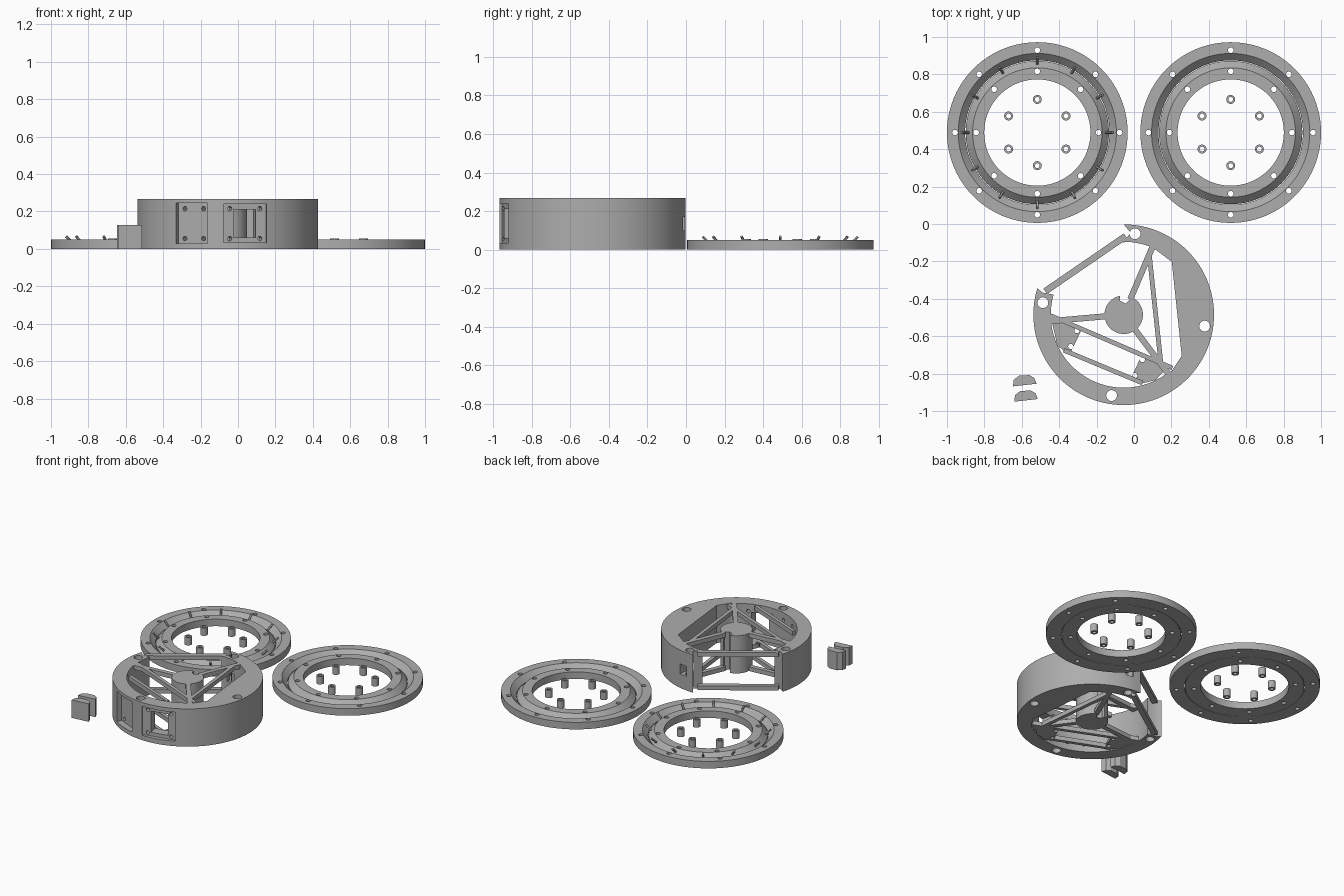
import bpy, bmesh, math
from mathutils import Vector, Matrix

if "Cube" in bpy.data.objects:
    bpy.data.objects.remove(bpy.data.objects["Cube"])

grey = bpy.data.materials.new("light grey")
grey.diffuse_color = (0.42, 0.42, 0.42, 1)
grey.use_nodes = True
grey.node_tree.nodes["Principled BSDF"].inputs["Base Color"].default_value = grey.diffuse_color
TAU = math.tau


def finish(name, bm):
    bmesh.ops.recalc_face_normals(bm, faces=bm.faces)
    me = bpy.data.meshes.new(name)
    bm.to_mesh(me)
    bm.free()
    ob = bpy.data.objects.new(name, me)
    bpy.context.collection.objects.link(ob)
    me.materials.append(grey)
    return ob


def smooth(ob):
    bpy.ops.object.select_all(action='DESELECT')
    ob.select_set(True)
    bpy.context.view_layer.objects.active = ob
    bpy.ops.object.shade_smooth_by_angle(angle=math.radians(30))


def add_prism(bm, pts, z0, z1):
    lo = [bm.verts.new((x, y, z0)) for x, y in pts]
    hi = [bm.verts.new((x, y, z1)) for x, y in pts]
    bm.faces.new(lo[::-1])
    bm.faces.new(hi)
    for i in range(len(pts)):
        j = (i + 1) % len(pts)
        bm.faces.new((lo[i], lo[j], hi[j], hi[i]))


def prism(name, pts, z0, z1):
    bm = bmesh.new()
    add_prism(bm, pts, z0, z1)
    return finish(name, bm)


def polar(c, r, deg):
    a = math.radians(deg)
    return (c[0] + r * math.cos(a), c[1] + r * math.sin(a))


def arc(c, r, a0, a1, n):
    return [polar(c, r, a0 + (a1 - a0) * i / n) for i in range(n + 1)]


def disc(c, r, n=24):
    return arc(c, r, 0, 360, n)[:-1]


def bar_pts(a, b, w):
    a, b = Vector(a), Vector(b)
    s = (b - a).normalized().orthogonal() * w / 2
    return [a - s, b - s, b + s, a + s]


def cut(ob, bm):
    tool = finish("cutter", bm)
    tool.hide_render = True
    mod = ob.modifiers.new("cut", 'BOOLEAN')
    mod.object, mod.operation, mod.solver = tool, 'DIFFERENCE', 'EXACT'
    bpy.context.view_layer.objects.active = ob
    bpy.ops.object.modifier_apply(modifier=mod.name)
    bpy.data.objects.remove(tool)


def lathe(name, c, profile, n=96):
    bm = bmesh.new()
    rings = [[bm.verts.new((*polar(c, r, 360 * i / n), z)) for r, z in profile] for i in range(n)]
    for i in range(n):
        a, b = rings[i], rings[(i + 1) % n]
        for k in range(len(profile)):
            m = (k + 1) % len(profile)
            bm.faces.new((a[k], b[k], b[m], a[m]))
    return finish(name, bm)


# Bearing plates: inner and outer race separated by a V groove
def bearing(side, c, pins):
    outer = lathe(side + "_outer_race", c, [(.386, 0), (.483, 0), (.483, .05), (.423, .05), (.386, .013)])
    inner = lathe(side + "_inner_race", c, [(.284, 0), (.383, 0), (.383, .013), (.346, .05), (.284, .05)])
    for ob, r in ((outer, .44), (inner, .327)):
        bm = bmesh.new()
        for i in range(8):
            add_prism(bm, disc(polar(c, r, 45 * i), .015, 16), -.02, .08)
        cut(ob, bm)
        smooth(ob)
    # Hollow rollers lying inside the ring
    for i in range(6):
        smooth(lathe(side + "_roller", polar(c, .177, 30 + 60 * i),
                     [(.013, 0), (.024, 0), (.024, .055), (.013, .055)], 24))
    # Tilted spacer pins in the groove
    for i in range(12 if pins else 0):
        bm = bmesh.new()
        a = math.radians(30 * i)
        m = (Matrix.Translation((*polar(c, .385, 30 * i), .05)) @ Matrix.Rotation(a, 4, 'Z')
             @ Matrix.Rotation(math.radians(45), 4, 'Y'))
        bmesh.ops.create_cone(bm, cap_ends=True, segments=12, radius1=.007, radius2=.007, depth=.05, matrix=m)
        smooth(finish("spacer_pin", bm))


bearing("left", (-.517, .489), True)
bearing("right", (.517, .489), False)

# Drum body: open on one side, with a thick flat-backed segment on the right
C = (-.055, -.485)
H = .267


def rel(x, y):
    return (C[0] + x, C[1] + y)


outline = arc(C, .483, -197, 90, 96)
outline += [rel(.037, .438), rel(-.005, .385)]
outline += arc(C, .39, 88, 66, 8) + [rel(.257, .283), rel(.31, -.22), rel(.257, -.30)]
outline += arc(C, .39, -52, -196, 48) + [rel(-.433, .118)]
drum = prism("drum_wall", outline, 0, H)


def box(bm, angle, dist, depth, width, z0, z1, shift=0):
    a = math.radians(angle)
    n, t = Vector((math.cos(a), math.sin(a))), Vector((-math.sin(a), math.cos(a)))
    p = Vector(C) + n * dist + t * shift
    add_prism(bm, bar_pts(p - n * depth / 2, p + n * depth / 2, width), z0, z1)


# Screw holes, flat mounting recesses and windows
cuts = [bmesh.new() for _ in range(3)]
for a in (82, 171.5, 261.5, -8):
    add_prism(cuts[0], disc(polar(C, .437, a), .029), -.05, H + .05)
box(cuts[1], 246, .475, .07, .185, .03, .245)
box(cuts[1], 281.5, .505, .10, .235, .035, .24)
box(cuts[2], 281.5, .42, .20, .12, .06, .21)
box(cuts[2], 80, .44, .16, .06, .10, .17)
for ang, half in ((246, .055), (281.5, .082)):
    a = math.radians(ang)
    n, t = Vector((math.cos(a), math.sin(a), 0)), Vector((-math.sin(a), math.cos(a), 0))
    for s in (-half, half):
        for z in (.055, .215):
            p = Vector((*C, z)) + n * .41 + t * s
            m = Matrix.Translation(p) @ n.to_track_quat('Z', 'Y').to_matrix().to_4x4()
            bmesh.ops.create_cone(cuts[2], cap_ends=True, segments=16, radius1=.012, radius2=.012,
                                  depth=.2, matrix=m)
for bm in cuts:
    cut(drum, bm)
smooth(drum)

# Hub with a stepped slot
hub = prism("hub", disc(C, .103, 48), 0, H)
bm = bmesh.new()
add_prism(bm, [rel(-.02, .12), rel(-.02, .075), rel(.01, .06), rel(.035, .085), rel(.03, .12)], -.05, H + .05)
cut(hub, bm)
bm = bmesh.new()
add_prism(bm, [rel(-.10, .01), rel(-.075, -.005), rel(-.03, -.065), rel(.06, -.005), rel(.01, .06), rel(-.05, .06)],
          .20, H - .03)
cut(hub, bm)
smooth(hub)

# Frame bars, repeated at the bottom and the top
ties = [(polar(C, .09, a), polar(C, .40, a), .032) for a in (67, 185, 307)]
ties += [(rel(.01, .42), rel(-.42, .125), .035),
         (rel(.137, .32), rel(.20, -.27), .025),
         (rel(-.39, -.005), rel(.26, -.285), .024),
         (rel(-.32, -.19), rel(.10, -.365), .024)]
for label, z0, z1 in (("lower", 0, .03), ("upper", H - .03, H)):
    for p, q, w in ties:
        prism(label + "_frame_bar", bar_pts(p, q, w), z0, z1)

# Mounting shelves between the front tie bars
shelves = ([rel(-.39, -.01), rel(-.225, -.08), rel(-.29, -.215), rel(-.355, -.165)],
           [rel(.10, -.21), rel(.235, -.28), rel(.17, -.35), rel(.09, -.37), rel(.04, -.335)])
holes = ((rel(-.25, -.085), rel(-.283, -.17)), (rel(.10, -.24), rel(.06, -.325)))
for pts, hs in zip(shelves, holes):
    shelf = prism("mount_shelf", pts, 0, .03)
    bm = bmesh.new()
    for h in hs:
        add_prism(bm, disc(h, .014, 16), -.05, .1)
    cut(shelf, bm)

# Two small arched clips beside the drum
for y, x in ((-.868, -.585), (-.95, -.578)):
    top = [(x - .062, y + .0), (x - .058, y + .035), (x - .03, y + .057), (x + .025, y + .06),
           (x + .052, y + .045), (x + .064, y + .014)]
    prism("clip", top[::-1], 0, .127)
